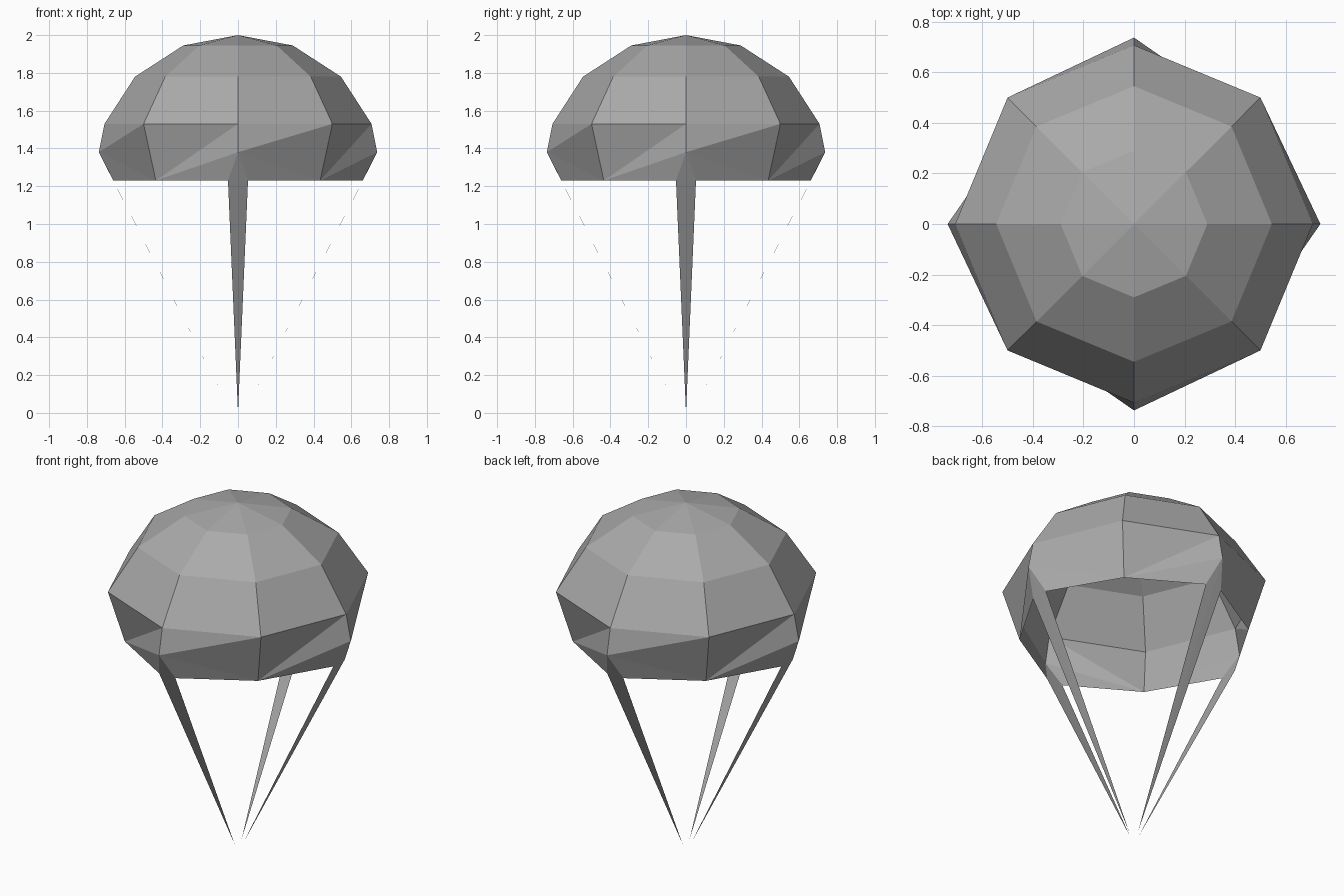
import bpy
import bmesh
from math import cos, sin, pi
from mathutils import Matrix, Vector

cube = bpy.data.objects.get("Cube")
if cube:
    bpy.data.objects.remove(cube)

grey = bpy.data.materials.new("plain_grey")
grey.use_nodes = True
colour = (0.4, 0.4, 0.4, 1)
grey.diffuse_color = colour
grey.node_tree.nodes["Principled BSDF"].inputs["Base Color"].default_value = colour


def polar(r, z, step):
    """Point at one of the eight canopy corners."""
    a = step * pi / 4
    return Vector((r * cos(a), r * sin(a), z))


def make_object(name, polygons):
    """Flat-shaded mesh from a list of outward-facing polygons."""
    bm = bmesh.new()
    for points in polygons:
        bm.faces.new([bm.verts.new(p) for p in points])
    bmesh.ops.remove_doubles(bm, verts=bm.verts[:], dist=0.0005)
    mesh = bpy.data.meshes.new(name)
    bm.to_mesh(mesh)
    bm.free()
    mesh.materials.append(grey)
    obj = bpy.data.objects.new(name, mesh)
    bpy.context.collection.objects.link(obj)
    return obj


# Shared dimensions
crown = Vector((0, 0, 2))
rings = [(0.29, 1.945), (0.545, 1.78), (0.707, 1.53)]
hem_r, hem_z = 0.615, 1.23
peak = Vector((0.737, 0, 1.38))
corner_l = Vector((0.66, 0.053, hem_z))
corner_r = Vector((0.66, -0.053, hem_z))
tip = Vector((0.034, 0, 0))

# Canopy dome: a fan at the crown, then bands of quads
dome = []
for i in range(8):
    dome.append([crown, polar(*rings[0], i), polar(*rings[0], i + 1)])
    for upper, lower in zip(rings, rings[1:]):
        dome.append([polar(*upper, i), polar(*lower, i),
                     polar(*lower, i + 1), polar(*upper, i + 1)])
make_object("canopy_dome", dome)

# Canopy skirt: folded panels either side of each strap, repeated in quarters
shoulder = polar(*rings[-1], 0)
up_l, up_r = polar(*rings[-1], 1), polar(*rings[-1], -1)
hem_l, hem_r_pt = polar(hem_r, hem_z, 1), polar(hem_r, hem_z, -1)
panels = [
    [shoulder, peak, up_l],
    [peak, hem_l, up_l],
    [peak, corner_l, hem_l],
    [shoulder, hem_r_pt, peak],
    [shoulder, up_r, hem_r_pt],
    [peak, hem_r_pt, corner_r],
]
quarters = [Matrix.Rotation(q * pi / 2, 3, "Z") for q in range(4)]
make_object("canopy_skirt", [[m @ p for p in panel]
                             for m in quarters for panel in panels])

# Straps: flat tapering kites running from the skirt to the centre
for side, m in zip(("left", "back", "right", "front"), quarters):
    make_object(side + "_strap", [[m @ p for p in half] for half in
                                  ([peak, tip, corner_l], [peak, corner_r, tip])])
